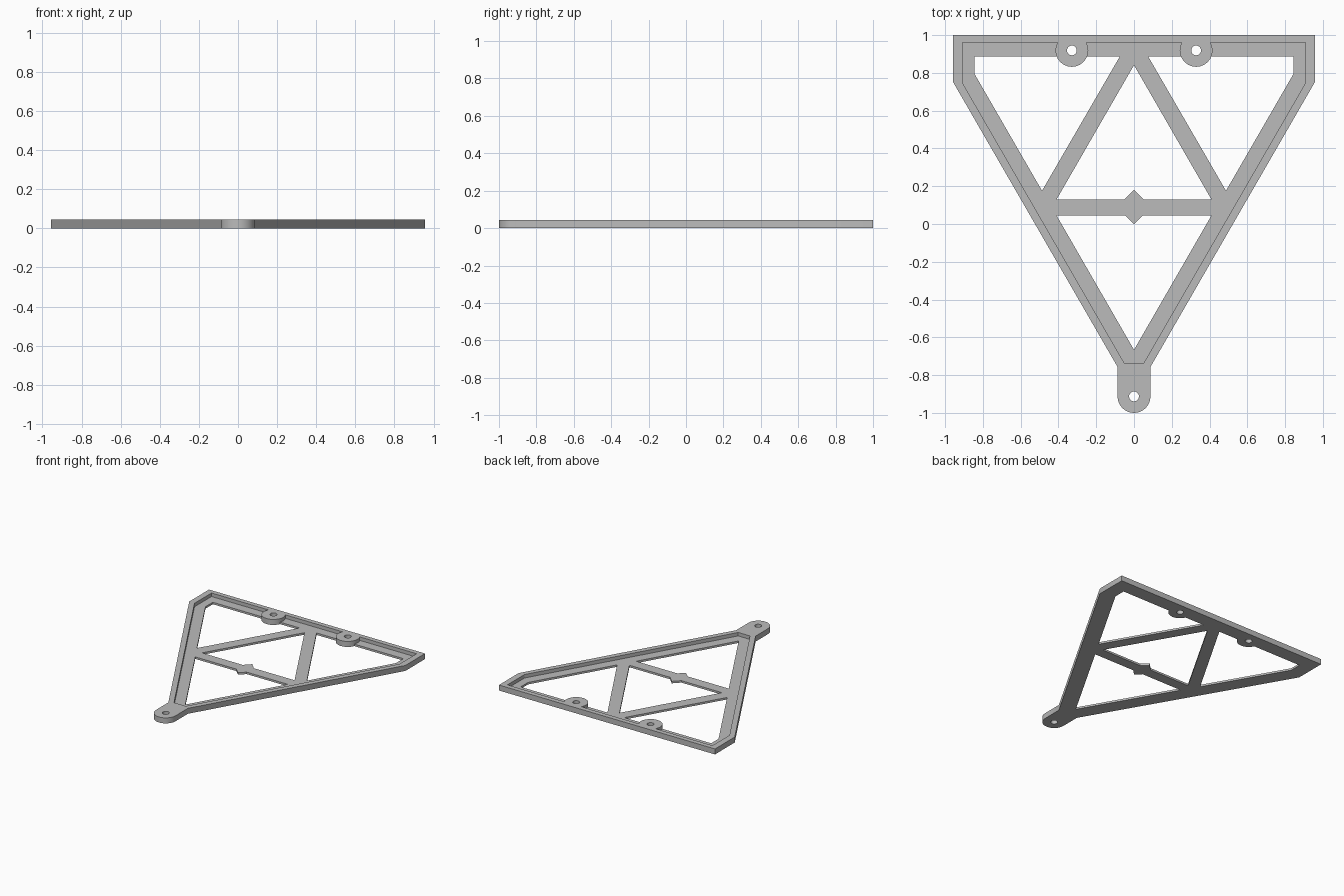
import bpy, bmesh, math

cube = bpy.data.objects.get("Cube")
if cube:
    bpy.data.objects.remove(cube, do_unlink=True)

TOP, FLANGE = 0.044, 0.016
LUG_R, HOLE_R = 0.087, 0.026
LUG_Y, BOSS_X, BOSS_Y = -0.913, 0.329, 0.919

grey = bpy.data.materials.new("plain grey")
grey.diffuse_color = (0.5, 0.5, 0.5, 1)
grey.use_nodes = True
grey.node_tree.nodes["Principled BSDF"].inputs["Base Color"].default_value = (0.5, 0.5, 0.5, 1)


def prism(name, points, z0, z1):
    """Extrude a flat outline from z0 to z1."""
    bm = bmesh.new()
    face = bm.faces.new([bm.verts.new((x, y, z0)) for x, y in points])
    res = bmesh.ops.extrude_face_region(bm, geom=[face])
    top = [v for v in res["geom"] if isinstance(v, bmesh.types.BMVert)]
    bmesh.ops.translate(bm, verts=top, vec=(0, 0, z1 - z0))
    bmesh.ops.recalc_face_normals(bm, faces=bm.faces)
    mesh = bpy.data.meshes.new(name)
    bm.to_mesh(mesh)
    bm.free()
    mesh.materials.append(grey)
    ob = bpy.data.objects.new(name, mesh)
    bpy.context.collection.objects.link(ob)
    return ob


def arc(cx, cy, r, start, end, n):
    steps = [math.radians(start + (end - start) * i / n) for i in range(n + 1)]
    return [(cx + r * math.cos(a), cy + r * math.sin(a)) for a in steps]


def circle(cx, cy, r, n=24):
    return arc(cx, cy, r, 0, 360, n)[:-1]


def mirrored(right):
    """Close a right-hand half outline with its mirror image."""
    return right + [(-x, y) for x, y in reversed(right) if abs(x) > 1e-6]


def combine(target, tool, operation):
    mod = target.modifiers.new(operation.lower(), "BOOLEAN")
    mod.operation, mod.solver, mod.object = operation, "EXACT", tool
    bpy.context.view_layer.objects.active = target
    bpy.ops.object.modifier_apply(modifier=mod.name)
    bpy.data.objects.remove(tool, do_unlink=True)


def cut(points, z0=-0.1):
    combine(frame, prism("cutter", points, z0, 0.1), "DIFFERENCE")


# Outer body with the rounded front lug
lug = arc(0, LUG_Y, LUG_R, 0, -90, 8)
lug[-1] = (0, LUG_Y - LUG_R)
frame = prism("triangular_frame", mirrored([(0.957, 1), (0.957, 0.75), (LUG_R, -0.757)] + lug), 0, TOP)

# Recess that leaves the raised rim
cut(mirrored([(0.908, 0.962), (0.908, 0.747), (0.052, -0.735)]), FLANGE)

# Openings between the flange, the braces and the crossbar with its diamond
cut(mirrored([(0, 0.841), (0.41, 0.13), (0.05, 0.13), (0, 0.18)]))
cut(mirrored([(0, 0.0), (0.045, 0.045), (0.41, 0.045), (0, -0.666)]))
for s in (-1, 1):
    cut([(s * x, y) for x, y in [(0.844, 0.887), (0.075, 0.887), (0.487, 0.176), (0.844, 0.794)]])

# Back screw bosses, trimmed to stay inside the rim
for s in (-1, 1):
    ring = [(x, min(y, 0.98)) for x, y in circle(s * BOSS_X, BOSS_Y, LUG_R)]
    combine(frame, prism("boss", ring, 0, TOP), "UNION")

# Screw holes
for x, y in [(0, LUG_Y), (BOSS_X, BOSS_Y), (-BOSS_X, BOSS_Y)]:
    cut(circle(x, y, HOLE_R))

bpy.ops.object.select_all(action="DESELECT")
frame.select_set(True)
bpy.context.view_layer.objects.active = frame
bpy.ops.object.shade_smooth_by_angle(angle=math.radians(30))
